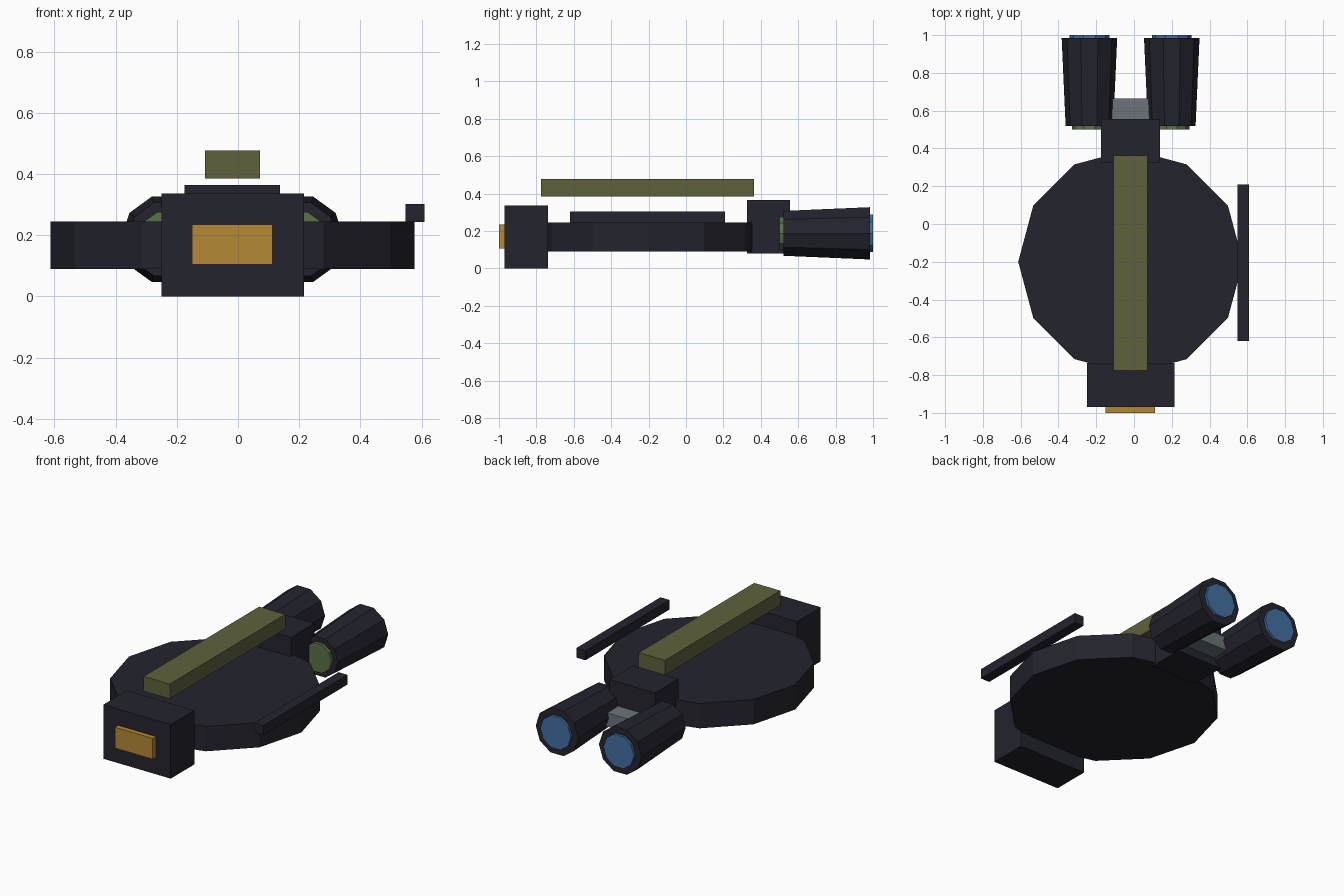
import bpy
import math

cube = bpy.data.objects.get("Cube")
if cube:
    bpy.data.objects.remove(cube, do_unlink=True)


def material(name, rgb):
    mat = bpy.data.materials.new(name)
    mat.use_nodes = True
    color = (*rgb, 1.0)
    mat.diffuse_color = color
    mat.node_tree.nodes["Principled BSDF"].inputs["Base Color"].default_value = color
    return mat


dark = material("dark hull", (0.017, 0.017, 0.027))
olive = material("olive", (0.115, 0.12, 0.045))
amber = material("amber", (0.46, 0.25, 0.035))
blue = material("blue glow", (0.055, 0.16, 0.36))
green = material("green", (0.105, 0.17, 0.065))
grey = material("grey", (0.15, 0.175, 0.185))


def finish(name, mat):
    obj = bpy.context.object
    obj.name = name
    obj.data.materials.append(mat)
    return obj


def box(name, xs, ys, zs, mat):
    """Box given by its extent on each axis."""
    spans = (xs, ys, zs)
    bpy.ops.mesh.primitive_cube_add(size=1, location=[sum(s) / 2 for s in spans])
    obj = finish(name, mat)
    obj.scale = [s[1] - s[0] for s in spans]
    bpy.ops.object.transform_apply(location=False, rotation=False, scale=True)
    return obj


def barrel(name, x, z, ys, radii, mat, sides=10):
    """Tapered prism along y, with a vertex on the x axis."""
    bpy.ops.mesh.primitive_cone_add(
        vertices=sides, radius1=radii[0], radius2=radii[1], depth=ys[1] - ys[0],
        location=(x, sum(ys) / 2, z), rotation=(-math.pi / 2, 0, 0))
    obj = finish(name, mat)
    # Put a corner of the polygon on the x axis
    turn = math.pi / 2 if sides % 4 else 0
    obj.rotation_euler = (-math.pi / 2, turn, 0)
    return obj


# Main twelve-sided disc
bpy.ops.mesh.primitive_cylinder_add(vertices=12, radius=0.595, depth=0.155,
                                    location=(-0.018, -0.2, 0.168))
finish("disc_hull", dark)

# Bow block with its amber panel
box("bow_block", (-0.25, 0.215), (-0.97, -0.737), (0, 0.337), dark)
box("bow_panel", (-0.15, 0.112), (-1, -0.97), (0.105, 0.235), amber)

# Stern block and connector between the engines
box("stern_block", (-0.175, 0.138), (0.325, 0.555), (0.08, 0.365), dark)
box("engine_connector", (-0.125, 0.09), (0.55, 0.665), (0.13, 0.215), grey)

# Raised spine and side rail
box("top_spine", (-0.108, 0.072), (-0.775, 0.363), (0.385, 0.477), olive)
box("side_rail", (0.548, 0.61), (-0.62, 0.208), (0.243, 0.303), dark)

# Pair of engines with front caps and glowing nozzles
for side, x in (("right", -0.236), ("left", 0.2)):
    barrel(side + "_engine", x, 0.187, (0.52, 0.985), (0.126, 0.147), dark)
    barrel(side + "_engine_cap", x, 0.187, (0.5, 0.53), (0.093, 0.093), green)
    barrel(side + "_engine_nozzle", x, 0.187, (0.97, 1), (0.105, 0.105), blue)
